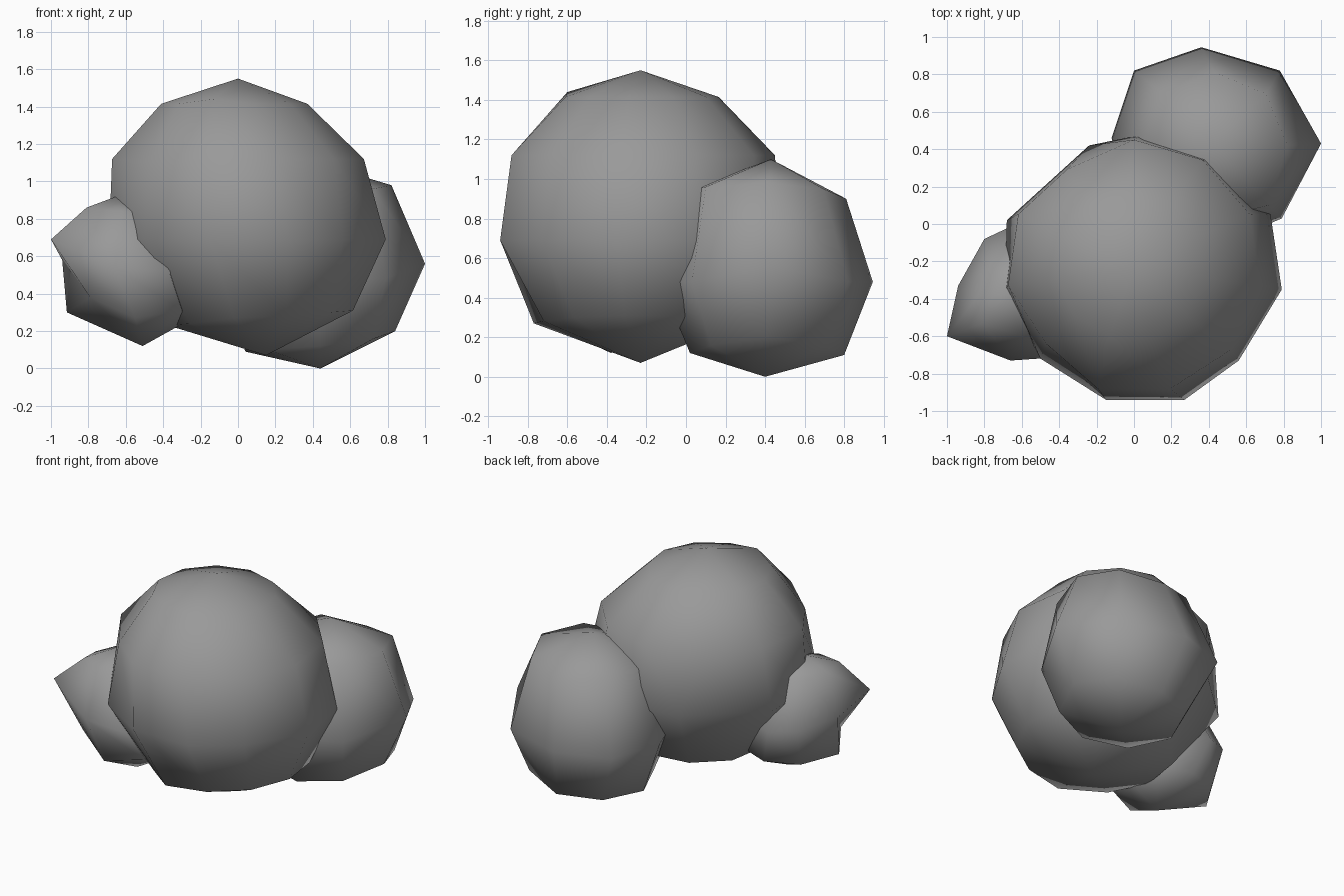
import bpy, bmesh, math

# dull grey surface
grey = bpy.data.materials.new("dull_grey")
grey.diffuse_color = (0.32, 0.32, 0.32, 1)


def ring(x, y, z, r, segs, phase, slope=0.0):
    """Level circle of points, optionally sloping along x."""
    pts = []
    for i in range(segs):
        a = math.radians(phase) + i * math.tau / segs
        dx, dy = r * math.cos(a), r * math.sin(a)
        pts.append((x + dx, y + dy, z + slope * dx))
    return pts


def lump(name, top, rings, bottom):
    """Coarse uneven ball: poles joined through stacked rings."""
    bm = bmesh.new()
    t, b = bm.verts.new(top), bm.verts.new(bottom)
    rows = [[bm.verts.new(p) for p in r] for r in rings]
    n = len(rows[0])
    for i in range(n):
        j = (i + 1) % n
        bm.faces.new((t, rows[0][i], rows[0][j]))
        bm.faces.new((b, rows[-1][j], rows[-1][i]))
        for u, l in zip(rows, rows[1:]):
            bm.faces.new((u[i], l[i], l[j], u[j]))
    bmesh.ops.recalc_face_normals(bm, faces=bm.faces[:])
    for f in bm.faces:
        f.smooth = True
    me = bpy.data.meshes.new(name)
    bm.to_mesh(me)
    bm.free()
    me.materials.append(grey)
    ob = bpy.data.objects.new(name, me)
    bpy.context.collection.objects.link(ob)
    return ob


# large central lump: eleven sides, widest ring follows the top outline
crest = ring(-0.02, -0.23, 1.415, 0.395, 11, 90)
crest[5] = (-0.13, -0.60, 1.44)
upper = ring(0.0, -0.23, 1.12, 0.68, 11, 90)
upper[1] = (-0.36, 0.29, 1.12)
upper[4] = (-0.47, -0.64, 1.10)
widest = [(0.03, 0.475), (-0.24, 0.42), (-0.68, 0.02), (-0.69, -0.35),
          (-0.50, -0.72), (-0.15, -0.94), (0.27, -0.94), (0.56, -0.73),
          (0.79, -0.35), (0.73, 0.05), (0.44, 0.35)]
lower = ring(0.12, -0.24, 0.27, 0.50, 11, 90, 0.08)
lower[5] = (-0.02, -0.77, 0.27)
lump("large_lump", (0.0, -0.23, 1.55),
     [crest, upper, [(x, y, 0.69) for x, y in widest], lower],
     (0.15, -0.23, 0.07))

# medium lump at the back right: eight sides
middle = [(1.0, 0.43), (0.78, 0.82), (0.36, 0.945), (0.0, 0.82),
          (-0.12, 0.46), (0.03, 0.05), (0.42, -0.13), (0.79, 0.03)]
crown = ring(0.43, 0.42, 0.95, 0.39, 8, 0)
crown[0] = (0.82, 0.42, 0.98)
crown[2] = (0.43, 0.81, 0.90)
crown[7] = (0.72, 0.10, 0.96)
foot = ring(0.44, 0.41, 0.13, 0.40, 8, 0, 0.1)
foot[0] = (0.84, 0.41, 0.20)
foot[2] = (0.44, 0.80, 0.11)
foot[6] = (0.44, 0.02, 0.12)
lump("medium_lump", (0.42, 0.43, 1.10),
     [crown, [(x, y, 0.56 if x > 0.9 else 0.48) for x, y in middle], foot],
     (0.44, 0.40, 0.0))

# small lump at the front left: eight sides with one corner pulled to a point
cap = ring(-0.62, -0.38, 0.84, 0.21, 8, 0)
cap[5] = (-0.81, -0.53, 0.86)
waist = ring(-0.56, -0.38, 0.54, 0.38, 8, 0)
waist[2:8] = [(-0.63, 0.0, 0.52), (-0.80, -0.08, 0.54), (-0.94, -0.33, 0.58),
              (-1.0, -0.60, 0.69), (-0.66, -0.73, 0.54), (-0.37, -0.71, 0.52)]
base = ring(-0.55, -0.38, 0.27, 0.31, 8, 0)
base[4] = (-0.915, -0.38, 0.30)
base[5] = (-0.79, -0.58, 0.38)
base[7] = (-0.30, -0.60, 0.31)
lump("small_lump", (-0.65, -0.38, 0.92), [cap, waist, base], (-0.51, -0.38, 0.12))
